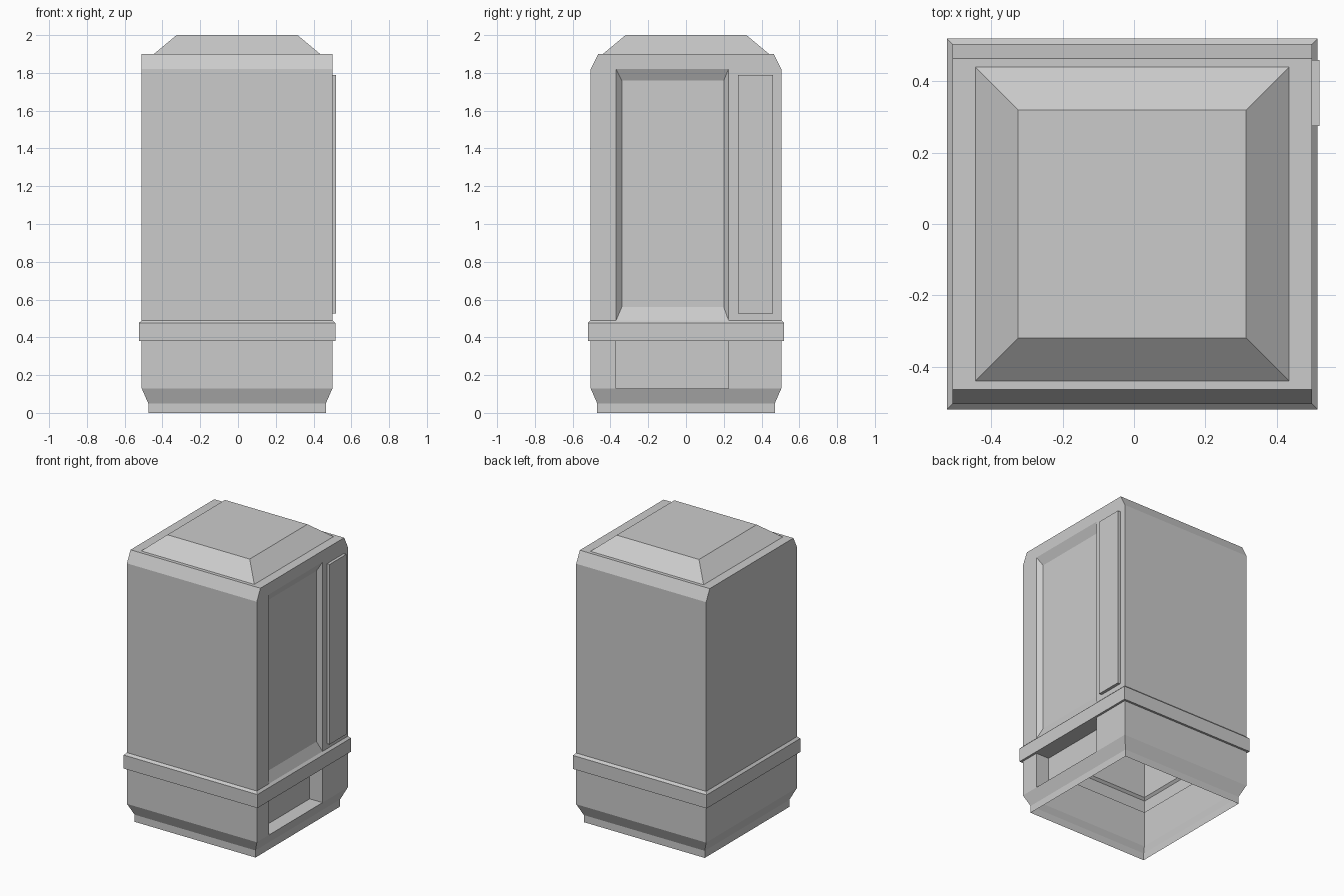
import bpy, bmesh
from mathutils import Vector

cube = bpy.data.objects.get("Cube")
if cube:
    bpy.data.objects.remove(cube, do_unlink=True)

CX = -0.005                    # cabinet centre in x
SLOT_Y = (-0.37, 0.225)        # extent of the right-side openings

grey = bpy.data.materials.new("light_grey")
grey.use_nodes = True
grey.diffuse_color = (0.6, 0.6, 0.6, 1)
grey.node_tree.nodes["Principled BSDF"].inputs["Base Color"].default_value = (0.6, 0.6, 0.6, 1)


def finish(name, bm):
    mesh = bpy.data.meshes.new(name)
    bm.to_mesh(mesh)
    bm.free()
    mesh.materials.append(grey)
    obj = bpy.data.objects.new(name, mesh)
    bpy.context.collection.objects.link(obj)
    return obj


def loft(bm, rings):
    """Join rings of points into walls; returns the wall faces per level."""
    loops = [[bm.verts.new(p) for p in ring] for ring in rings]
    levels = []
    for low, high in zip(loops, loops[1:]):
        n = len(low)
        levels.append([bm.faces.new((low[i], low[(i + 1) % n], high[(i + 1) % n], high[i]))
                       for i in range(n)])
    bm.faces.new(loops[-1])
    return levels


def cabinet_ring(hx, hy, z):
    """Rectangle with two extra points on its right side for the openings."""
    r, l = CX + hx, CX - hx
    return [(l, -hy, z), (r, -hy, z), (r, SLOT_Y[0], z),
            (r, SLOT_Y[1], z), (r, hy, z), (l, hy, z)]


def recess(bm, face, depth, y_range, z_range):
    """Push one right-side face inward to a new rectangle."""
    inner = bmesh.ops.extrude_discrete_faces(bm, faces=[face])["faces"][0]
    mid = inner.calc_center_median()
    for v in inner.verts:
        v.co = Vector((v.co.x - depth,
                       y_range[v.co.y > mid.y],
                       z_range[v.co.z > mid.z]))


# Cabinet: open-bottomed shell with plinth, belt and sloped top edges
bm = bmesh.new()
profile = [(0.47, 0.47, 0), (0.47, 0.47, 0.05), (0.505, 0.505, 0.13),
           (0.505, 0.505, 0.38), (0.52, 0.52, 0.38), (0.52, 0.52, 0.475),
           (0.505, 0.505, 0.49), (0.505, 0.505, 1.82), (0.505, 0.465, 1.9)]
walls = loft(bm, [cabinet_ring(*p) for p in profile])
RIGHT_MIDDLE = 2
recess(bm, walls[2][RIGHT_MIDDLE], 0.1, SLOT_Y, (0.13, 0.38))               # delivery slot
recess(bm, walls[6][RIGHT_MIDDLE], 0.03, (-0.34, 0.20), (0.56, 1.76))       # display window
finish("cabinet", bm)

# Roof cap: shallow tapered block
bm = bmesh.new()
loft(bm, [[(CX + sx * h, sy * h, z) for sx, sy in ((-1, -1), (1, -1), (1, 1), (-1, 1))]
          for h, z in ((0.44, 1.9), (0.32, 2.0))])
finish("roof_cap", bm)

# Control panel: raised plate beside the window
bm = bmesh.new()
bmesh.ops.create_cube(bm, size=1)
bmesh.ops.scale(bm, vec=(0.03, 0.185, 1.265), verts=bm.verts)
bmesh.ops.translate(bm, vec=(0.505, 0.3675, 1.1575), verts=bm.verts)
finish("control_panel", bm)
